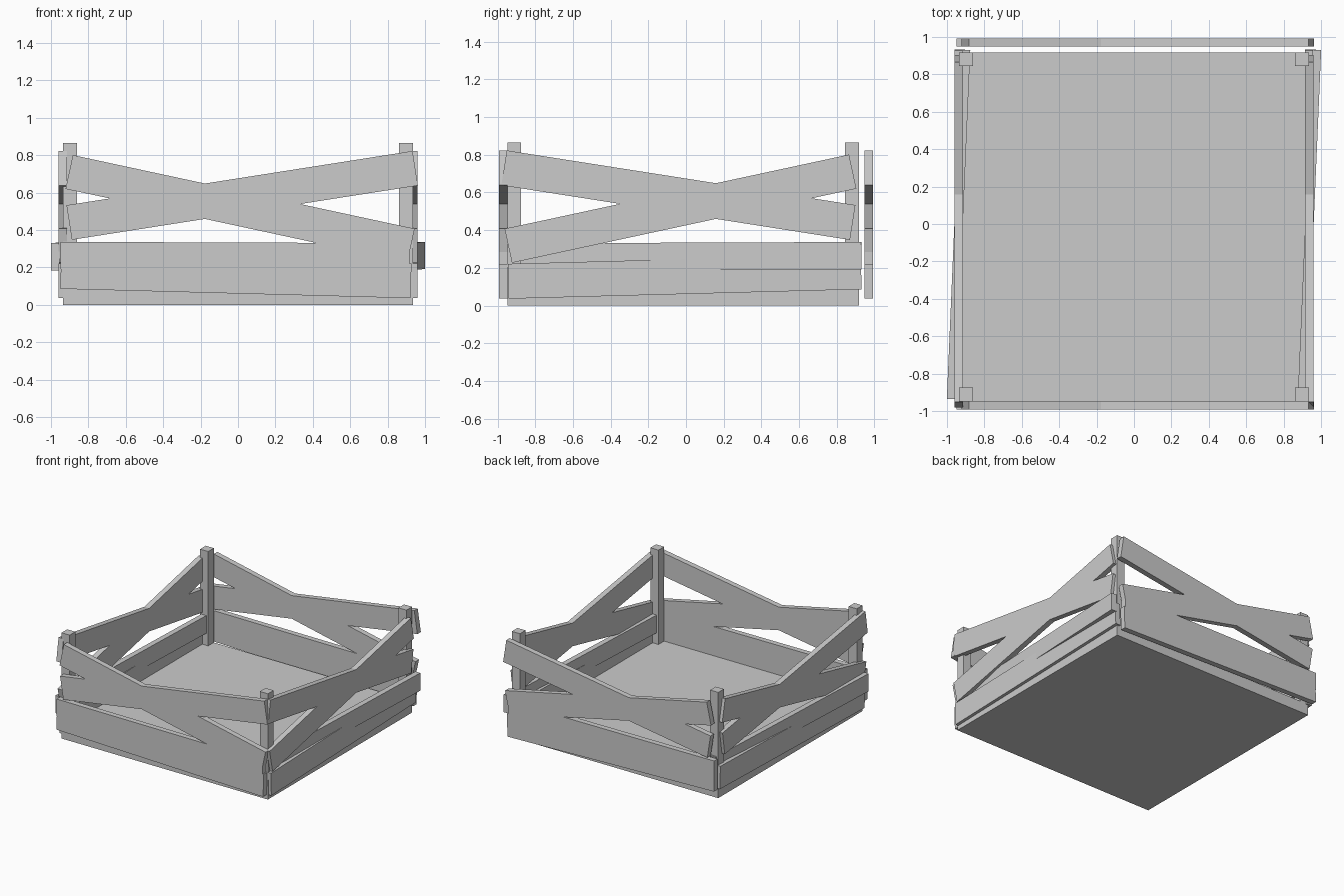
import bpy
from math import atan2, hypot
from mathutils import Matrix, Vector

if "Cube" in bpy.data.objects:
    bpy.data.objects.remove(bpy.data.objects["Cube"])

THICK = 0.045


def box(name, matrix, size):
    bpy.ops.mesh.primitive_cube_add(size=1)
    ob = bpy.context.object
    ob.name = name
    ob.data.transform(matrix @ Matrix.Diagonal((*size, 1)))
    return ob


def span(name, lo, hi):
    lo, hi = Vector(lo), Vector(hi)
    return box(name, Matrix.Translation((lo + hi) / 2), hi - lo)


# floor slab
Y0, Y1 = -0.948, 0.918
span("floor", (-0.935, Y0, 0), (0.935, Y1, 0.093))

# corner posts
P = 0.073
for x in (-0.935, 0.935 - P):
    for y in (Y0, Y1 - P):
        span("corner_post", (x, y, 0), (x + P, y + P, 0.866))

# boards of one panel: name, left end middle, right end middle, width
BOARDS = [
    ("cross_board_rising", (-0.9025, 0.4405), (0.9475, 0.7305), 0.187),
    ("cross_board_falling", (-0.9025, 0.7105), (0.925, 0.317), 0.185),
    ("lower_board", (-0.9475, 0.1785), (0.925, 0.1285), 0.185),
    ("middle_board", (-0.95, 0.2645), (0.918, 0.2575), 0.145),
]


def panel(side, place, yaw=0.0):
    for name, a, b, width in BOARDS:
        du, dz = b[0] - a[0], b[1] - a[1]
        mid = Matrix.Translation(((a[0] + b[0]) / 2, 0, (a[1] + b[1]) / 2))
        m = place @ mid
        if name == "middle_board":
            m = m @ Matrix.Rotation(yaw, 4, 'Z')
        m = m @ Matrix.Rotation(-atan2(dz, du), 4, 'Y')
        box(f"{side}_{name}", m, (hypot(du, dz), THICK, width))


# front and back panels
panel("front", Matrix.Translation((0, -0.9705, 0)))
panel("back", Matrix.Translation((0, 0.9705, 0)))

# side panels: same boards turned a quarter, middle board slightly skewed
TURN = Matrix.Rotation(atan2(-1, 0), 4, 'Z')
panel("right", Matrix.Translation((0.938, -0.018, 0)) @ TURN, -0.043)
panel("left", Matrix.Translation((-0.938, -0.018, 0)) @ TURN, -0.043)
